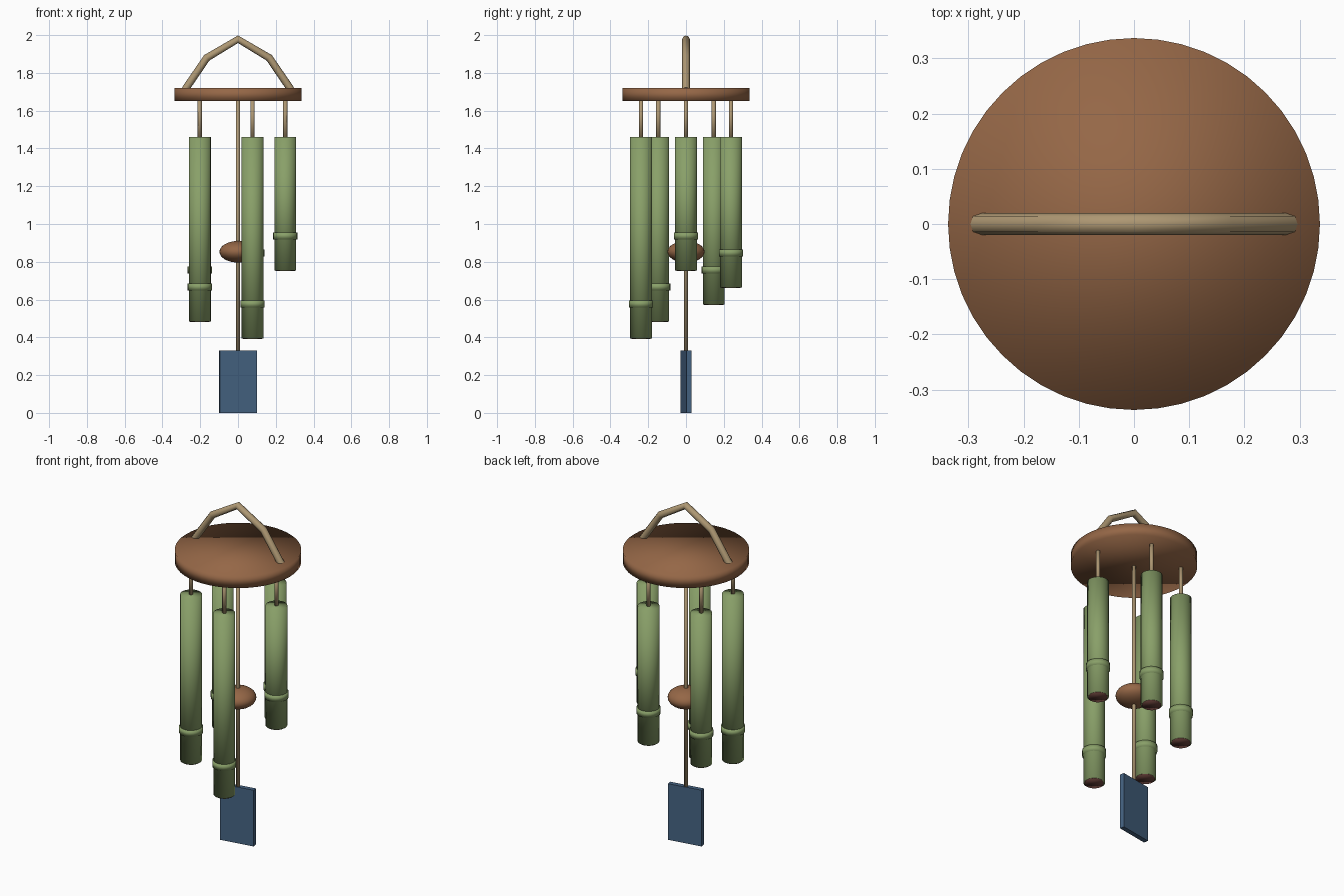
import bpy
import math

cube = bpy.data.objects.get("Cube")
if cube:
    bpy.data.objects.remove(cube, do_unlink=True)


def material(name, rgb):
    mat = bpy.data.materials.new(name)
    mat.use_nodes = True
    mat.diffuse_color = (*rgb, 1)
    bsdf = next(n for n in mat.node_tree.nodes if n.type == "BSDF_PRINCIPLED")
    bsdf.inputs["Base Color"].default_value = (*rgb, 1)
    return mat


wood = material("brown wood", (0.30, 0.135, 0.062))
bamboo = material("green bamboo", (0.25, 0.35, 0.14))
cord = material("tan cord", (0.42, 0.31, 0.17))
dark = material("dark tube end", (0.13, 0.05, 0.04))
blue = material("blue sail", (0.06, 0.125, 0.225))


def finish(name, mat, smooth=True):
    obj = bpy.context.object
    obj.name = name
    obj.data.materials.append(mat)
    if smooth:
        bpy.ops.object.shade_smooth()
    return obj


def cylinder(name, mat, radius, bottom, top, x=0, y=0, sides=24):
    bpy.ops.mesh.primitive_cylinder_add(
        vertices=sides, radius=radius, depth=top - bottom,
        location=(x, y, (top + bottom) / 2))
    return finish(name, mat)


# Wooden top disc
DISC_BOTTOM, DISC_TOP = 1.65, 1.72
cylinder("top_disc", wood, 0.337, DISC_BOTTOM, DISC_TOP, sides=48)

# Hanging cord loop, bent in straight segments
curve = bpy.data.curves.new("hanger_loop", "CURVE")
curve.dimensions = "3D"
curve.bevel_depth = 0.02
curve.bevel_resolution = 2
curve.use_fill_caps = True
path = [(-0.28, 1.712), (-0.165, 1.88), (0, 1.978), (0.165, 1.88), (0.28, 1.712)]
spline = curve.splines.new("POLY")
spline.points.add(len(path) - 1)
for point, (x, z) in zip(spline.points, path):
    point.co = (x, 0, z, 1)
curve.materials.append(cord)
hanger = bpy.data.objects.new("hanger_loop", curve)
bpy.context.collection.objects.link(hanger)

# Five bamboo tubes, growing shorter to longer around the circle
TUBE_TOP = 1.46
for i in range(5):
    angle = math.tau * i / 5
    x, y = 0.25 * math.cos(angle), 0.25 * math.sin(angle)
    bottom = 0.755 - 0.09 * i
    node = bottom + 0.182
    cylinder(f"tube_{i + 1}", bamboo, 0.058, bottom, TUBE_TOP, x, y)
    cylinder(f"tube_node_{i + 1}", bamboo, 0.064, node - 0.018, node + 0.018, x, y)
    cylinder(f"tube_end_{i + 1}", dark, 0.051, bottom - 0.005, bottom + 0.003, x, y)
    cylinder(f"tube_cord_{i + 1}", cord, 0.011, TUBE_TOP - 0.01, DISC_BOTTOM + 0.01, x, y, 12)

# Centre cord with striker and wind sail
cylinder("centre_cord", cord, 0.011, 0.32, DISC_BOTTOM + 0.01, sides=12)
bpy.ops.mesh.primitive_uv_sphere_add(segments=32, ring_count=16, radius=1, location=(0, 0, 0.853))
striker = finish("striker", wood)
striker.scale = (0.098, 0.098, 0.057)

bpy.ops.mesh.primitive_cube_add(size=1, location=(0, 0, 0.165), rotation=(0, 0, 0.17))
sail = finish("wind_sail", blue, smooth=False)
sail.scale = (0.198, 0.027, 0.33)
